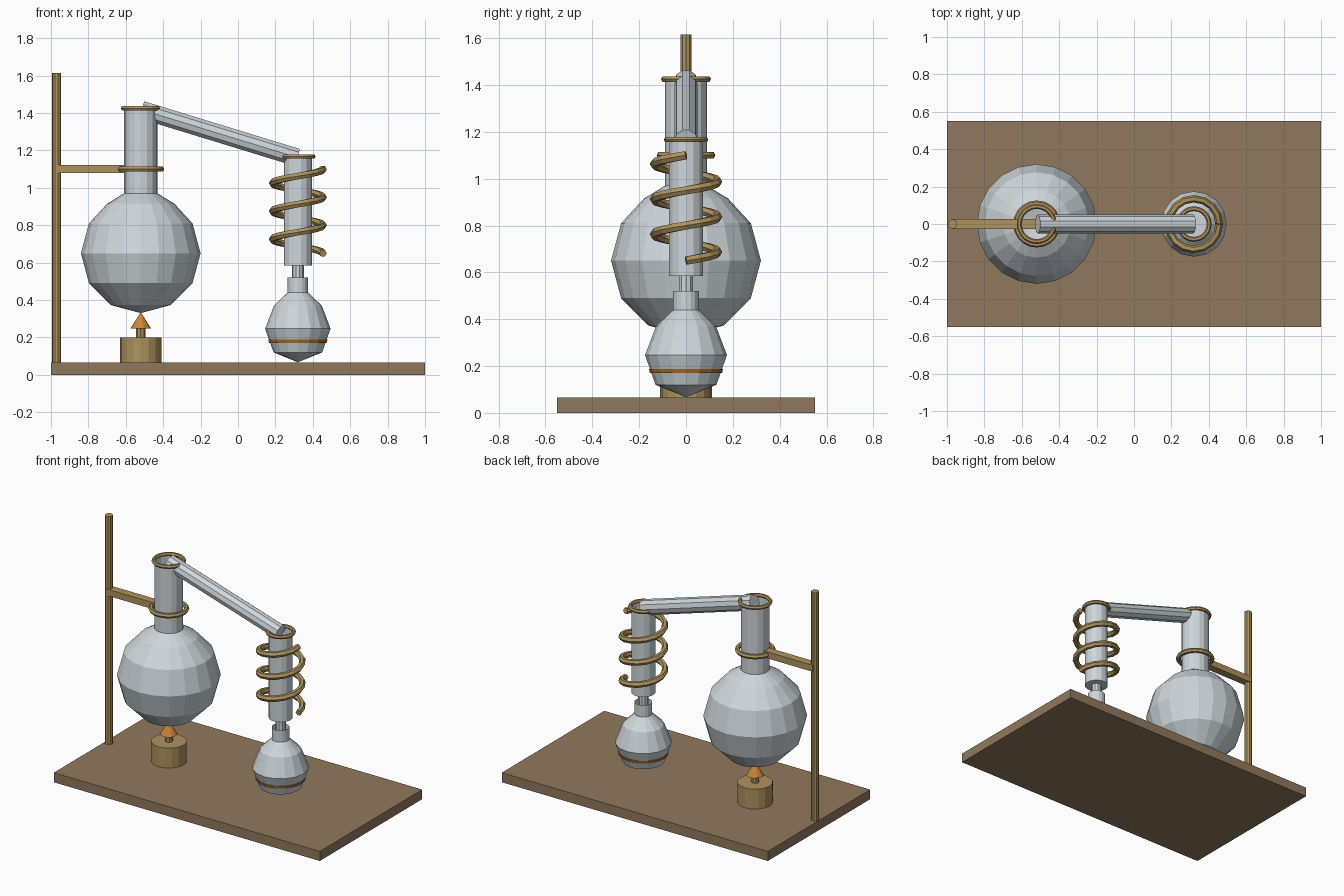
import bpy, bmesh
from math import pi, cos, sin
from mathutils import Vector

cube = bpy.data.objects.get("Cube")
if cube:
    bpy.data.objects.remove(cube)


def material(name, rgb):
    m = bpy.data.materials.new(name)
    m.use_nodes = True
    m.diffuse_color = (*rgb, 1)
    m.node_tree.nodes["Principled BSDF"].inputs["Base Color"].default_value = (*rgb, 1)
    return m


GLASS = material("pale glass", (0.62, 0.67, 0.70))
BRASS = material("brass", (0.42, 0.29, 0.11))
WOOD = material("brown wood", (0.28, 0.19, 0.11))
FLAME = material("orange flame", (0.60, 0.24, 0.04))
LIQUID = material("amber liquid", (0.40, 0.15, 0.02))


def finish(name, bm, mat):
    bmesh.ops.recalc_face_normals(bm, faces=bm.faces)
    mesh = bpy.data.meshes.new(name)
    bm.to_mesh(mesh)
    bm.free()
    mesh.materials.append(mat)
    ob = bpy.data.objects.new(name, mesh)
    bpy.context.collection.objects.link(ob)
    return ob


def box(name, low, high, mat):
    bm = bmesh.new()
    bmesh.ops.create_cube(bm, size=1)
    low, high = Vector(low), Vector(high)
    for v in bm.verts:
        v.co = (low + high) / 2 + v.co * (high - low)
    return finish(name, bm, mat)


def lathe(name, x, profile, mat, sides=16):
    """Spin (radius, height) points about a vertical axis at x."""
    bm = bmesh.new()
    verts = [bm.verts.new((r, 0, z)) for r, z in profile]
    edges = [bm.edges.new(pair) for pair in zip(verts, verts[1:])]
    bmesh.ops.spin(bm, geom=verts + edges, cent=(0, 0, 0), axis=(0, 0, 1),
                   angle=2 * pi, steps=sides, use_duplicate=False)
    bmesh.ops.remove_doubles(bm, verts=bm.verts, dist=0.0005)
    bmesh.ops.translate(bm, verts=bm.verts, vec=(x, 0, 0))
    return finish(name, bm, mat)


def cylinder(name, x, r, z0, z1, mat, sides=16):
    return lathe(name, x, [(0, z0), (r, z0), (r, z1), (0, z1)], mat, sides)


def tube(name, path, r, mat, sides=6, closed=False):
    """Sweep a round section along a path."""
    path = [Vector(p) for p in path]
    n = len(path)
    bm = bmesh.new()
    rings = []
    for i, p in enumerate(path):
        a = path[i - 1] if i or closed else p
        b = path[(i + 1) % n] if i < n - 1 or closed else p
        t = (b - a).normalized()
        side = t.cross(Vector((0, 0, 1))).normalized()
        up = side.cross(t)
        rings.append([bm.verts.new(p + r * (side * cos(k * 2 * pi / sides) + up * sin(k * 2 * pi / sides)))
                      for k in range(sides)])
    for i in range(n if closed else n - 1):
        a, b = rings[i], rings[(i + 1) % n]
        for k in range(sides):
            j = (k + 1) % sides
            bm.faces.new((a[k], a[j], b[j], b[k]))
    if not closed:
        bm.faces.new(rings[0])
        bm.faces.new(rings[-1])
    return finish(name, bm, mat)


def ring(name, x, z, major, minor, mat, steps=20):
    path = [(x + major * cos(2 * pi * i / steps), major * sin(2 * pi * i / steps), z) for i in range(steps)]
    return tube(name, path, minor, mat, closed=True)


BOILER_X, COOLER_X, ROD_X = -0.52, 0.32, -0.97

# Board and stand
box("base_board", (-1, -0.55, 0), (1, 0.55, 0.065), WOOD)
cylinder("stand_rod", ROD_X, 0.025, 0.065, 1.615, BRASS, 10)
box("clamp_arm", (ROD_X, -0.027, 1.078), (BOILER_X, 0.027, 1.122), BRASS)
ring("clamp_ring", BOILER_X, 1.10, 0.11, 0.016, BRASS)

# Burner
cylinder("burner_body", BOILER_X, 0.11, 0.065, 0.2, BRASS)
cylinder("burner_wick", BOILER_X, 0.025, 0.2, 0.25, BRASS, 8)
lathe("burner_flame", BOILER_X, [(0, 0.248), (0.055, 0.248), (0, 0.335)], FLAME, 10)

# Boiling flask with open neck
lathe("boiling_flask", BOILER_X,
      [(0, 0.33), (0.16, 0.373), (0.277, 0.49), (0.32, 0.65), (0.277, 0.81), (0.18, 0.915), (0.09, 0.97)],
      GLASS, 20)
lathe("flask_neck", BOILER_X, [(0.09, 0.96), (0.09, 1.43)], GLASS)
ring("flask_lip", BOILER_X, 1.425, 0.094, 0.013, BRASS)

# Transfer pipe
tube("transfer_pipe", [(BOILER_X + 0.005, 0, 1.417), (COOLER_X - 0.003, 0, 1.162)], 0.05, GLASS, 10)

# Condenser and cooling coil
lathe("condenser", COOLER_X, [(0, 0.585), (0.075, 0.585), (0.075, 1.17)], GLASS, 14)
ring("condenser_lip", COOLER_X, 1.167, 0.082, 0.013, BRASS)
TURNS, STEPS = 3, 16
coil = [(COOLER_X + 0.135 * cos(2 * pi * i / STEPS), -0.135 * sin(2 * pi * i / STEPS), 1.10 - 0.15 * i / STEPS)
        for i in range(TURNS * STEPS + 1)]
tube("cooling_coil", coil, 0.02, BRASS)
cylinder("drip_tube", COOLER_X, 0.032, 0.46, 0.585, GLASS, 10)

# Receiving flask
lathe("receiving_flask", COOLER_X,
      [(0, 0.067), (0.13, 0.12), (0.175, 0.247), (0.128, 0.37), (0.055, 0.44), (0.055, 0.52)], GLASS, 16)
lathe("liquid_band", COOLER_X,
      [(0.14, 0.17), (0.154, 0.17), (0.158, 0.188), (0.14, 0.188)], LIQUID, 16)
